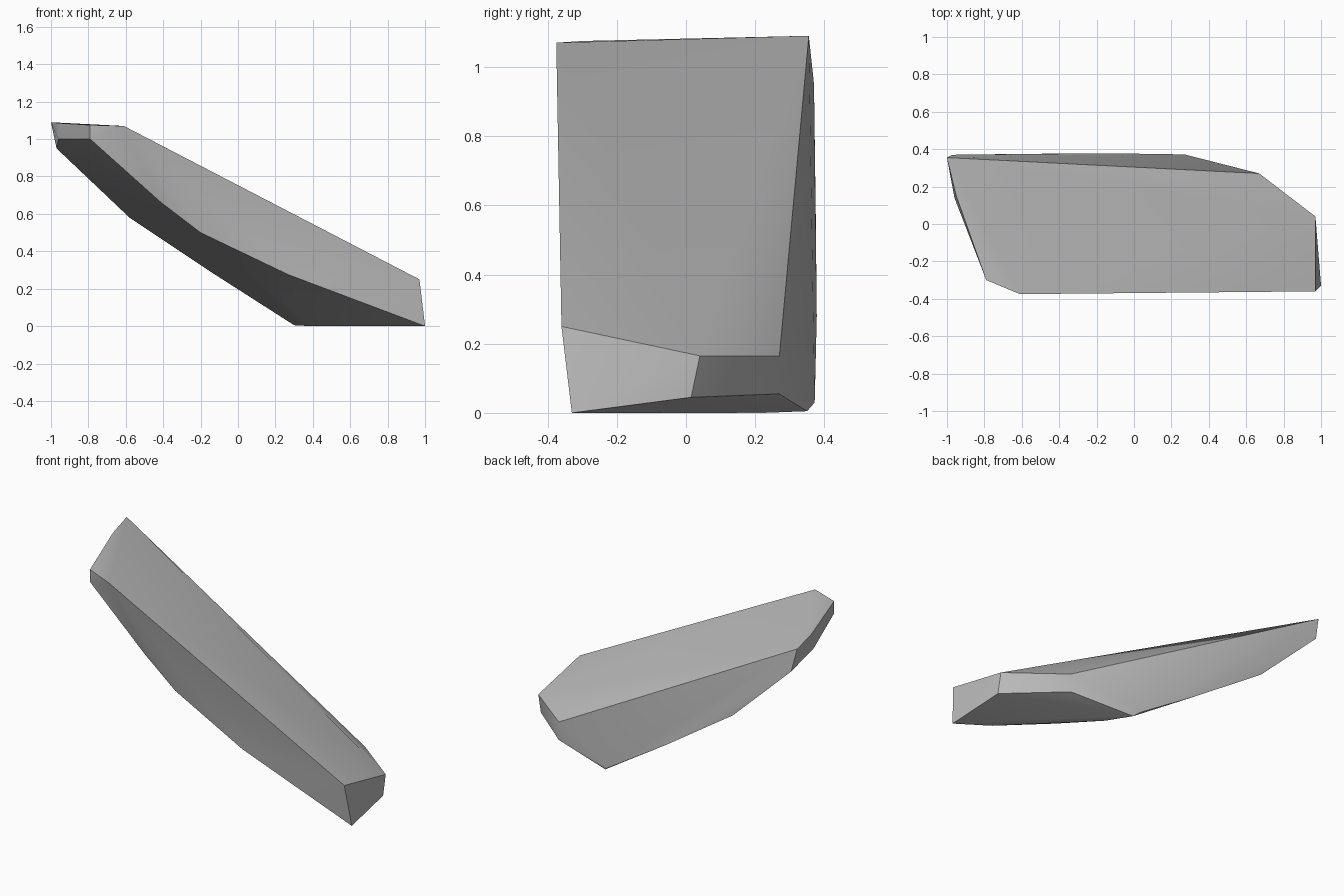
import bpy
import bmesh
import math

cube = bpy.data.objects.get("Cube")
if cube:
    bpy.data.objects.remove(cube, do_unlink=True)

# One plain stone colour
stone = bpy.data.materials.new("stone_grey")
stone.use_nodes = True
colour = (0.5, 0.5, 0.5, 1)
stone.diffuse_color = colour
stone.node_tree.nodes["Principled BSDF"].inputs["Base Color"].default_value = colour

# Slanted upper face, clockwise from the high back corner
top_rim = [(-1, .355, 1.09), (-.95, .15, 1.085), (-.79, -.3, 1.075), (-.61, -.375, 1.07),
           (.97, -.36, .25), (.97, .04, .165), (.67, .27, .165)]

# Curved lower edges on the front and back
front_keel = [(-.79, -.3, 1.0), (-.41, -.31, .66), (-.2, -.32, .5),
              (.27, -.34, .275), (1, -.33, 0)]
back_keel = [(-.96, .14, 1.0), (-.97, .37, .95), (-.58, .375, .58),
             (-.13, .378, .28), (.27, .372, .03), (.3, .35, .005)]

# Foot that rests on the ground, and the bevel above it
foot = [(.82, -.21, 0), (.39, .222, 0), (.97, .015, .045), (.67, .27, .055)]

# Wrap the edge lines in a faceted skin
bm = bmesh.new()
for point in top_rim + front_keel + back_keel + foot:
    bm.verts.new(point)
hull = bmesh.ops.convex_hull(bm, input=bm.verts)
loose = [g for g in hull["geom_interior"] + hull["geom_unused"]
         if isinstance(g, bmesh.types.BMVert)]
bmesh.ops.delete(bm, geom=list(set(loose)), context="VERTS")
bmesh.ops.recalc_face_normals(bm, faces=bm.faces)

mesh = bpy.data.meshes.new("rock_shard")
bm.to_mesh(mesh)
bm.free()
mesh.materials.append(stone)
rock = bpy.data.objects.new("rock_shard", mesh)
bpy.context.collection.objects.link(rock)

# Soft shading across shallow facets, crisp main edges
bpy.ops.object.select_all(action="DESELECT")
rock.select_set(True)
bpy.context.view_layer.objects.active = rock
bpy.ops.object.shade_smooth_by_angle(angle=math.radians(30))
